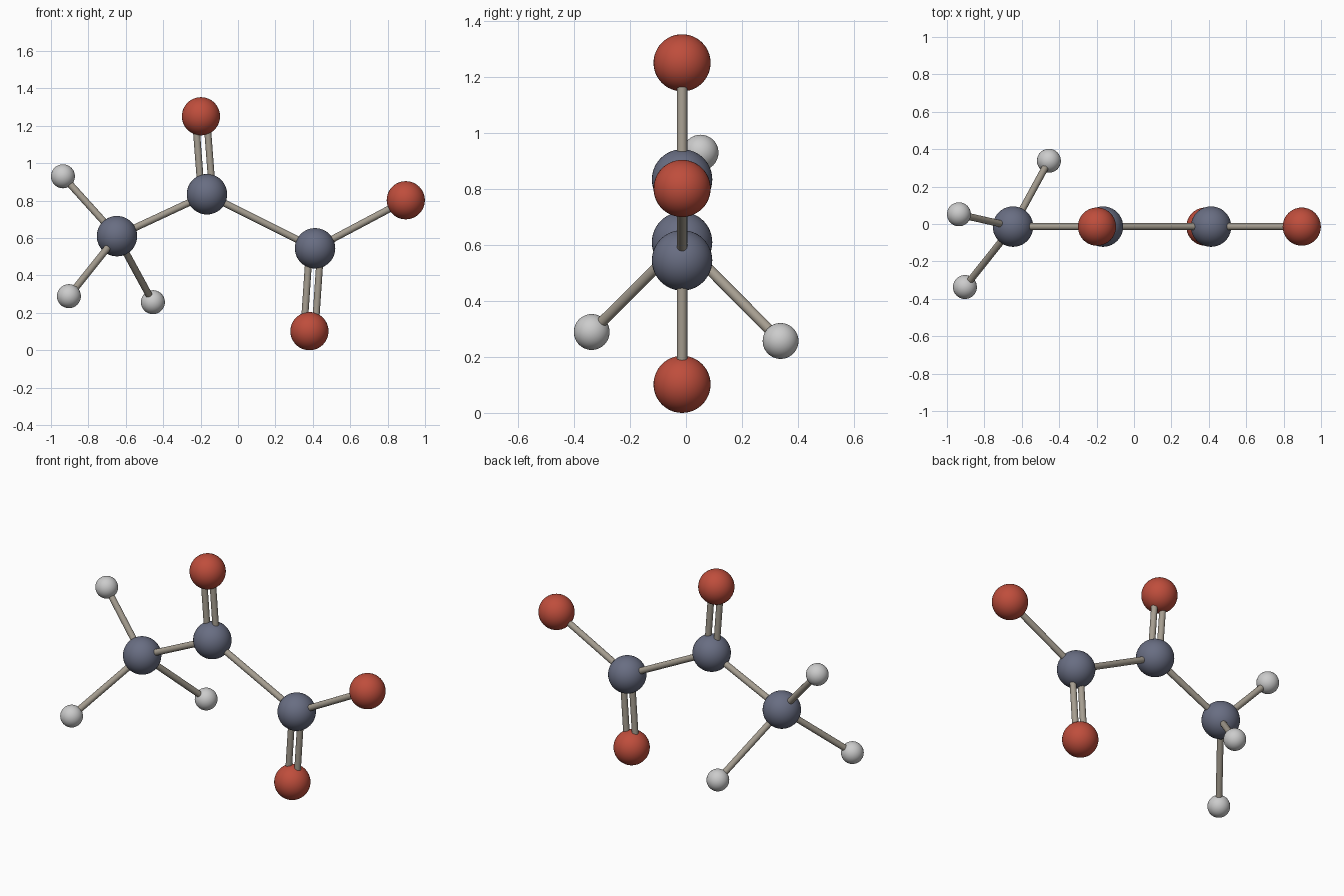
import bpy
from mathutils import Vector

if "Cube" in bpy.data.objects:
    bpy.data.objects.remove(bpy.data.objects["Cube"])

def material(name, rgb):
    m = bpy.data.materials.new(name)
    m.diffuse_color = (*rgb, 1)
    m.use_nodes = True
    m.node_tree.nodes["Principled BSDF"].inputs["Base Color"].default_value = m.diffuse_color
    return m

MATS = {
    "carbon": material("slate", (0.14, 0.155, 0.225)),
    "oxygen": material("red", (0.52, 0.075, 0.045)),
    "hydrogen": material("light_grey", (0.62, 0.62, 0.60)),
    "bond": material("warm_grey", (0.38, 0.34, 0.28)),
}
RADIUS = {"carbon": 0.108, "oxygen": 0.102, "hydrogen": 0.064}
ROD = 0.0185
GAP = 0.03   # half spacing of double-bond rods
Y = -0.014   # plane of the heavy atoms

ATOMS = {
    "methyl_carbon": (-0.647, Y, 0.610),
    "middle_carbon": (-0.166, Y, 0.834),
    "end_carbon": (0.412, Y, 0.545),
    "top_oxygen": (-0.198, Y, 1.251),
    "bottom_oxygen": (0.382, Y, 0.102),
    "side_oxygen": (0.897, Y, 0.802),
    "upper_hydrogen": (-0.936, 0.052, 0.930),
    "front_hydrogen": (-0.904, -0.337, 0.289),
    "back_hydrogen": (-0.455, 0.338, 0.257),
}
BONDS = [
    ("methyl_carbon", "middle_carbon", 1),
    ("middle_carbon", "end_carbon", 1),
    ("end_carbon", "side_oxygen", 1),
    ("middle_carbon", "top_oxygen", 2),
    ("end_carbon", "bottom_oxygen", 2),
    ("methyl_carbon", "upper_hydrogen", 1),
    ("methyl_carbon", "front_hydrogen", 1),
    ("methyl_carbon", "back_hydrogen", 1),
]

def finish(name, mat):
    ob = bpy.context.object
    ob.name = name
    ob.data.materials.append(MATS[mat])
    bpy.ops.object.shade_smooth_by_angle()

def rod(name, a, b):
    d = b - a
    bpy.ops.mesh.primitive_cylinder_add(
        vertices=24, radius=ROD, depth=d.length, location=(a + b) / 2,
        rotation=d.to_track_quat('Z', 'Y').to_euler())
    finish(name, "bond")

# Atoms
for name, pos in ATOMS.items():
    kind = name.split("_")[-1]
    bpy.ops.mesh.primitive_uv_sphere_add(
        segments=40, ring_count=24, radius=RADIUS[kind], location=pos)
    finish(name, kind)

# Bonds: double ones are two rods side by side in the molecule plane
for a, b, order in BONDS:
    pa, pb = Vector(ATOMS[a]), Vector(ATOMS[b])
    name = f"bond_{a}_{b}"
    if order == 1:
        rod(name, pa, pb)
    else:
        side = (pb - pa).cross(Vector((0, 1, 0))).normalized() * GAP
        for s, label in ((-1, "left"), (1, "right")):
            rod(f"{name}_{label}", pa + side * s, pb + side * s)
